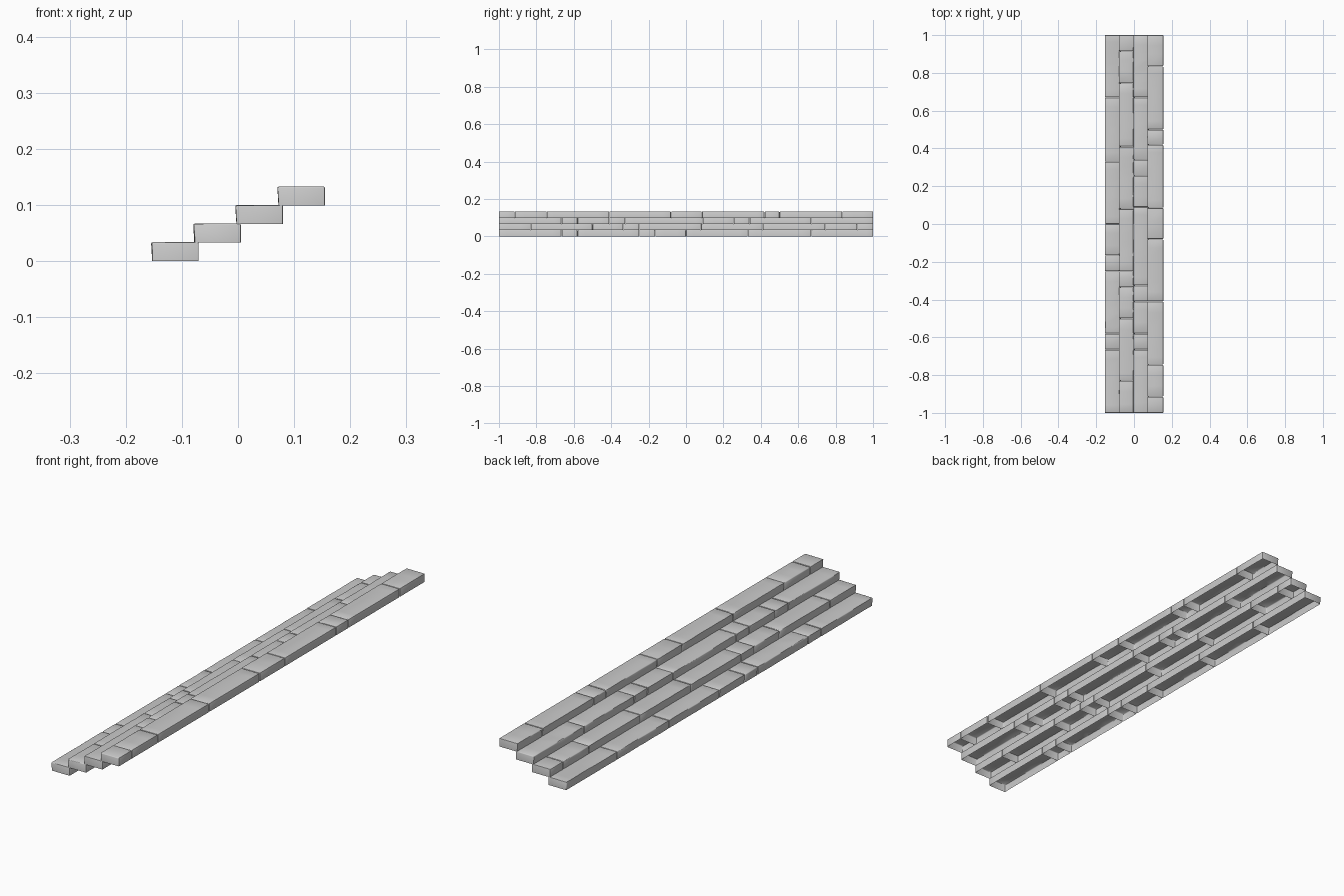
import bpy, bmesh, math, random
from mathutils import Vector

if "Cube" in bpy.data.objects:
    bpy.data.objects.remove(bpy.data.objects["Cube"])

random.seed(4)
W, H, GAP = 0.085, 0.034, 0.0012


def stone(target, x0, z0, y0, y1):
    """One worn, open-bottomed stone slab added to the target mesh."""
    bm = bmesh.new()
    bmesh.ops.create_cube(bm, size=1)
    for v in bm.verts:
        v.co = Vector((x0 + (v.co.x + 0.5) * W,
                       y0 + (v.co.y + 0.5) * (y1 - y0),
                       z0 + (v.co.z + 0.5) * H))
    # hollow underside
    bmesh.ops.delete(bm, geom=[f for f in bm.faces if f.normal.z < -0.9],
                     context='FACES_ONLY')
    # cross cuts so the nosing can be uneven
    cuts = max(2, round((y1 - y0) / 0.05))
    for i in range(1, cuts):
        y = y0 + (y1 - y0) * (i + random.uniform(-0.25, 0.25)) / cuts
        bmesh.ops.bisect_plane(bm, geom=bm.verts[:] + bm.edges[:] + bm.faces[:],
                               plane_co=(0, y, 0), plane_no=(0, 1, 0))
    # soften the top and upright edges
    edges = [e for e in bm.edges if len(e.link_faces) == 2
             and e.calc_face_angle(0) > 0.8]
    bmesh.ops.bevel(bm, geom=edges, offset=0.0028, segments=2, profile=0.5,
                    affect='EDGES', clamp_overlap=True)
    # worn front nosing: push vertices slightly inward
    for v in bm.verts:
        if v.co.x < x0 + 0.006:
            top = (v.co.z - z0) / H
            v.co.x += random.uniform(0, 0.0012) + 0.002 * (1 - top)
            if top > 0.8:
                v.co.z -= random.uniform(0, 0.0012)
    me = bpy.data.meshes.new("stone_part")
    bm.to_mesh(me)
    bm.free()
    target.from_mesh(me)
    bpy.data.meshes.remove(me)


# joint positions along each step, lowest step first
joints = [
    [-0.665, -0.58, -0.25, -0.165, 0.0, 0.33, 0.67],
    [-0.83, -0.5, -0.335, -0.25, 0.08, 0.41, 0.745, 0.915],
    [-0.665, -0.58, -0.41, -0.325, 0.09, 0.255, 0.34, 0.67],
    [-0.915, -0.745, -0.41, -0.08, 0.085, 0.42, 0.5, 0.835],
]
names = ["bottom_step", "second_step", "third_step", "top_step"]

for i, (name, row) in enumerate(zip(names, joints)):
    bm = bmesh.new()
    ys = [-1 - GAP] + row + [1 + GAP]
    for a, b in zip(ys, ys[1:]):
        stone(bm, -0.155 + i * 0.075, i * 0.033, a + GAP, b - GAP)
    me = bpy.data.meshes.new(name)
    bm.to_mesh(me)
    bm.free()
    me.shade_smooth()
    me.set_sharp_from_angle(angle=math.radians(40))
    bpy.context.collection.objects.link(bpy.data.objects.new(name, me))
